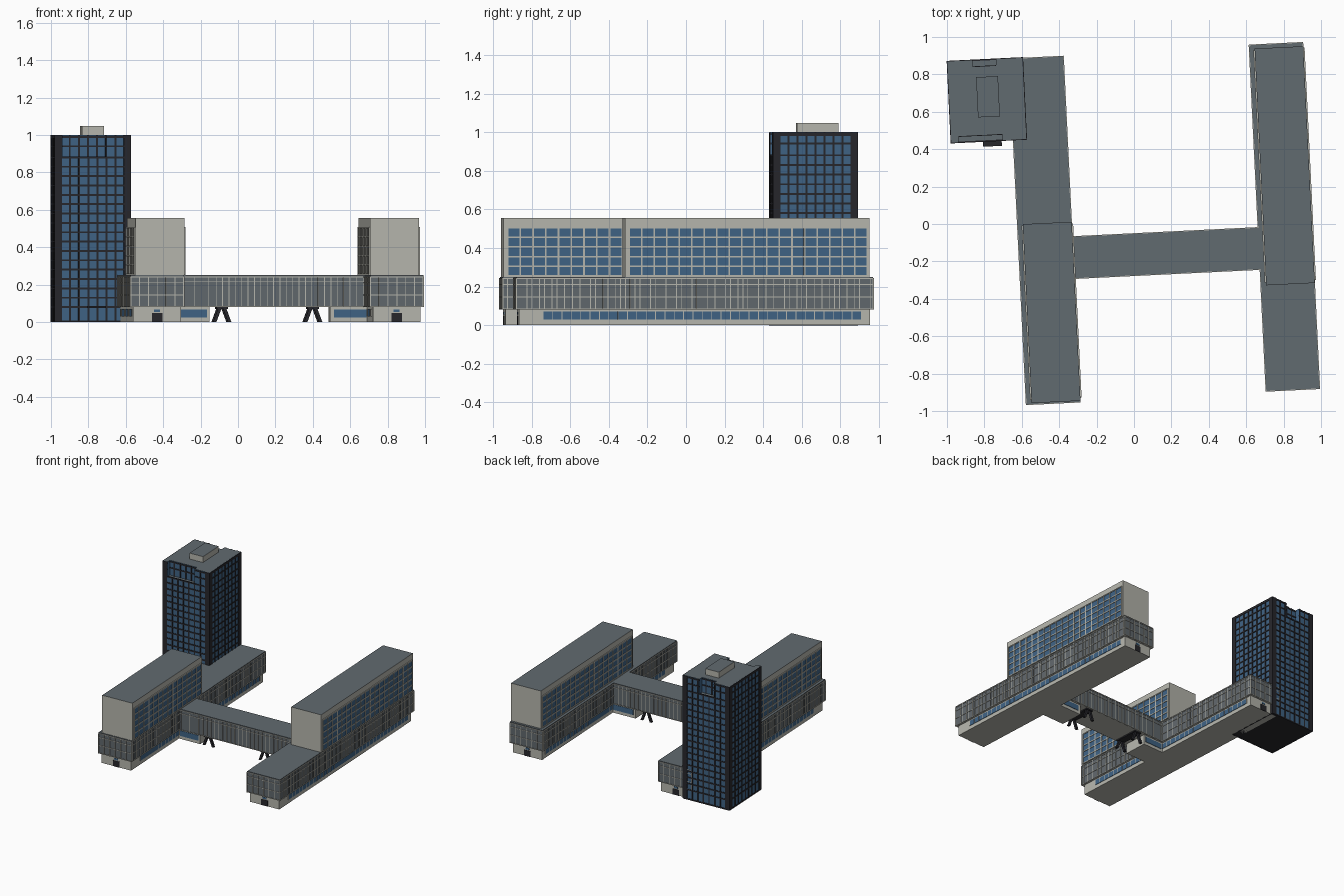
import bpy, bmesh, math, random
from mathutils import Matrix

if "Cube" in bpy.data.objects:
    bpy.data.objects.remove(bpy.data.objects["Cube"])

random.seed(4)
TURN = math.radians(2.8)          # whole complex is slightly turned in plan


def mat(name, col):
    m = bpy.data.materials.new(name)
    m.diffuse_color = (*col, 1)
    m.use_nodes = True
    m.node_tree.nodes["Principled BSDF"].inputs["Base Color"].default_value = m.diffuse_color
    return m


BEIGE = mat("beige_concrete", (0.47, 0.47, 0.42))
ROOF = mat("slate_roof", (0.12, 0.145, 0.16))
PANEL = mat("grey_panel", (0.12, 0.138, 0.152))
BLUE = mat("blue_glass", (0.05, 0.125, 0.235))
DARK = mat("dark_frame", (0.02, 0.02, 0.025))


def finish(name, bm, mats):
    """mats: sides, optional tops, optional undersides"""
    bmesh.ops.recalc_face_normals(bm, faces=bm.faces)
    for f in bm.faces:
        if f.normal.z > 0.5 and len(mats) > 1:
            f.material_index = 1
        elif f.normal.z < -0.5 and len(mats) > 2:
            f.material_index = 2
    me = bpy.data.meshes.new(name)
    bm.to_mesh(me)
    bm.free()
    for m in mats:
        me.materials.append(m)
    ob = bpy.data.objects.new(name, me)
    ob.rotation_euler.z = TURN
    bpy.context.collection.objects.link(ob)
    return ob


def boxes(name, items, *mats):
    """items: (u0, u1, v0, v1, z0, z1) or with a seventh value, the lean of the top in u"""
    bm = bmesh.new()
    for it in items:
        u0, u1, v0, v1, z0, z1 = it[:6]
        m = Matrix.Translation(((u0 + u1) / 2, (v0 + v1) / 2, (z0 + z1) / 2)) \
            @ Matrix.Diagonal((u1 - u0, v1 - v0, z1 - z0, 1))
        vs = bmesh.ops.create_cube(bm, size=1, matrix=m)["verts"]
        if len(it) > 6:
            top = (z0 + z1) / 2
            for v in vs:
                if v.co.z > top:
                    v.co.x += it[6]
    return finish(name, bm, mats)


def prism(name, pts, z0, z1, *mats):
    bm = bmesh.new()
    f = bm.faces.new([bm.verts.new((u, v, z0)) for u, v in pts])
    ext = bmesh.ops.extrude_face_region(bm, geom=[f])["geom"]
    for g in ext:
        if isinstance(g, bmesh.types.BMVert):
            g.co.z = z1
    return finish(name, bm, mats)


def plate(axis, at, a0, a1, z0, z1, d=0.003):
    if axis == "u":
        return (at - d, at + d, a0, a1, z0, z1)
    return (a0, a1, at - d, at + d, z0, z1)


def grid(axis, at, a0, a1, z0, z1, cols, rows, w=0.003, d=0.004):
    """bars on a wall: verticals at cols, horizontals at rows"""
    out = [plate(axis, at, c - w, c + w, z0, z1, d) for c in cols]
    return out + [plate(axis, at, a0, a1, r - w, r + w, d) for r in rows]


def even(a, b, n):
    return [a + (b - a) * i / n for i in range(n + 1)]


def uneven(a, b):
    out, p = [a], a
    while p < b - 0.05:
        p += random.choice((0.025, 0.04, 0.055))
        out.append(p)
    return out + [b]


# Wings: base, overhanging panelled podium, upper slab
def wing(side, u0, u1, v0, v1, s0, s1):
    i = 0.015
    boxes(side + "_base", [(u0 + i, u1 - i, v0 + i, v1 - i, 0, 0.08)], BEIGE)
    a, b = v0 + 0.14, v1 - 0.06
    strips, bars = [], []
    for at in (u0 + i, u1 - i):
        strips.append(plate("u", at, a, b, 0.03, 0.07))
        bars += grid("u", at, a, b, 0.03, 0.07, even(a, b, 34), [], 0.002)
    um = (u0 + u1) / 2
    doors = []
    for at in (v0 + i, v1 - i):
        doors.append(plate("v", at, um - 0.028, um + 0.028, 0, 0.047))
        strips.append(plate("v", at, um - 0.016, um + 0.016, 0.054, 0.068))
    boxes(side + "_base_windows", strips, BLUE)
    boxes(side + "_base_mullions", bars, BEIGE)
    boxes(side + "_doors", doors, DARK)
    # podium
    boxes(side + "_podium", [(u0, u1, v0, v1, 0.08, 0.25)], PANEL, ROOF, BEIGE)
    bars = []
    rows = (0.083, 0.145, 0.21, 0.241)
    for at in (u0, u1):
        bars += grid("u", at, v0, v1, 0.08, 0.238, uneven(v0, v1), rows, 0.0022)
    for at in (v0, v1):
        bars += grid("v", at, u0, u1, 0.08, 0.238, even(u0, u1, 6), rows, 0.0022)
    boxes(side + "_podium_mullions", bars, BEIGE)
    # upper slab
    p, q = u0 + 0.027, u1 + 0.003
    boxes(side + "_slab", [(p, q, s0, s1, 0.25, 0.555)], BEIGE, ROOF)
    glass, bars = [], []
    a, b = s0 + 0.02, s1 - 0.012
    for at in (p, q):
        glass.append(plate("u", at, a, b, 0.253, 0.505))
        bars += grid("u", at, a, b, 0.253, 0.505, even(a, b, round((b - a) / 0.066)),
                     even(0.255, 0.505, 5), 0.004, 0.007)
    boxes(side + "_slab_glass", glass, BLUE)
    boxes(side + "_slab_mullions", bars, BEIGE)


wing("left", -0.621, -0.335, -0.935, 0.913, -0.93, 0.028)
wing("right", 0.663, 0.947, -0.926, 0.924, -0.362, 0.905)

# Bridge between the wings
B0, B1 = -0.274, -0.053
boxes("bridge", [(-0.335, 0.663, B0, B1, 0.08, 0.25)], PANEL, ROOF, BEIGE)
bars = []
for at in (B0, B1):
    bars += grid("v", at, -0.33, 0.66, 0.085, 0.238,
                 even(-0.32, -0.17, 2) + even(-0.13, 0.62, 22), (0.083, 0.215, 0.241), 0.002)
boxes("bridge_mullions", bars, BEIGE)

# Low blocks under both ends of the bridge
ends = ((-0.36, -0.165), (0.48, 0.69))
boxes("bridge_end_blocks", [(a, b, B0 + 0.015, B1 - 0.015, 0, 0.08) for a, b in ends], BEIGE)
boxes("bridge_end_windows", [plate("v", at, a + 0.02, b - 0.015, 0.025, 0.068)
                             for a, b in ends for at in (B0 + 0.015, B1 - 0.015)], BLUE)

# Splayed bridge legs with a cross beam
legs = []
for c in (-0.097, 0.39):
    legs.append((c - 0.03, c + 0.03, B0 + 0.01, B1 - 0.01, 0.07, 0.08))
    for v in (B0 + 0.025, B1 - 0.025):
        for s in (-1, 1):
            f = c + s * 0.04
            legs.append((f - 0.009, f + 0.009, v - 0.009, v + 0.009, 0, 0.075, -s * 0.028))
boxes("bridge_legs", legs, DARK)

# Tower: glass body with two roof notches
T0, T1, W0, W1 = -0.954, -0.553, 0.482, 0.916
N0, N1, NV = -0.915, -0.68, 0.515       # front notch
M0, M1, MV = -0.82, -0.695, 0.88        # back notch
prism("tower_body", [(T0, W0), (T1, W0), (T1, W1), (T0, W1)], 0, 0.88, BLUE, ROOF, DARK)
prism("tower_crown", [(T0, W0), (N0, W0), (N0, NV), (N1, NV), (N1, W0), (T1, W0), (T1, W1),
                      (M1, W1), (M1, MV), (M0, MV), (M0, W1), (T0, W1)],
      0.88, 1.0, BLUE, ROOF)

floors = [0.004, 0.08] + even(0.13, 0.88, 15)
high = [0.94, 0.99]
bars = []
for at in (T0, T1):
    bars += grid("u", at, W0, W1, 0, 1, even(W0 + 0.03, W1 - 0.03, 8), floors + high, 0.005)
cols = even(T0 + 0.03, T1 - 0.03, 7)
for at, a, b, inner in ((W0, N0, N1, NV), (W1, M0, M1, MV)):
    bars += grid("v", at, T0, T1, 0, 0.88, cols, floors, 0.005)
    bars += grid("v", inner, a, b, 0.88, 1, [c for c in cols if a < c < b], high, 0.005)
    for p, q in ((T0, a), (b, T1)):
        bars += grid("v", at, p, q, 0.88, 1, [c for c in cols if p < c < q], high, 0.005)
# heavy corner posts and crown edge
for u in (T0 + 0.012, T1 - 0.012):
    for v in (W0 + 0.012, W1 - 0.012):
        bars.append((u - 0.016, u + 0.016, v - 0.016, v + 0.016, 0, 0.999))
for at in (T0, T1):
    bars.append(plate("u", at, W0, W1, 0.98, 0.999, 0.004))
boxes("tower_frame", bars, DARK)
boxes("tower_canopy", [(-0.785, -0.685, W0 - 0.03, W0, 0.074, 0.086)], DARK)
boxes("tower_roof_unit", [(-0.805, -0.688, 0.61, 0.825, 1.0, 1.048)], BEIGE, ROOF)
